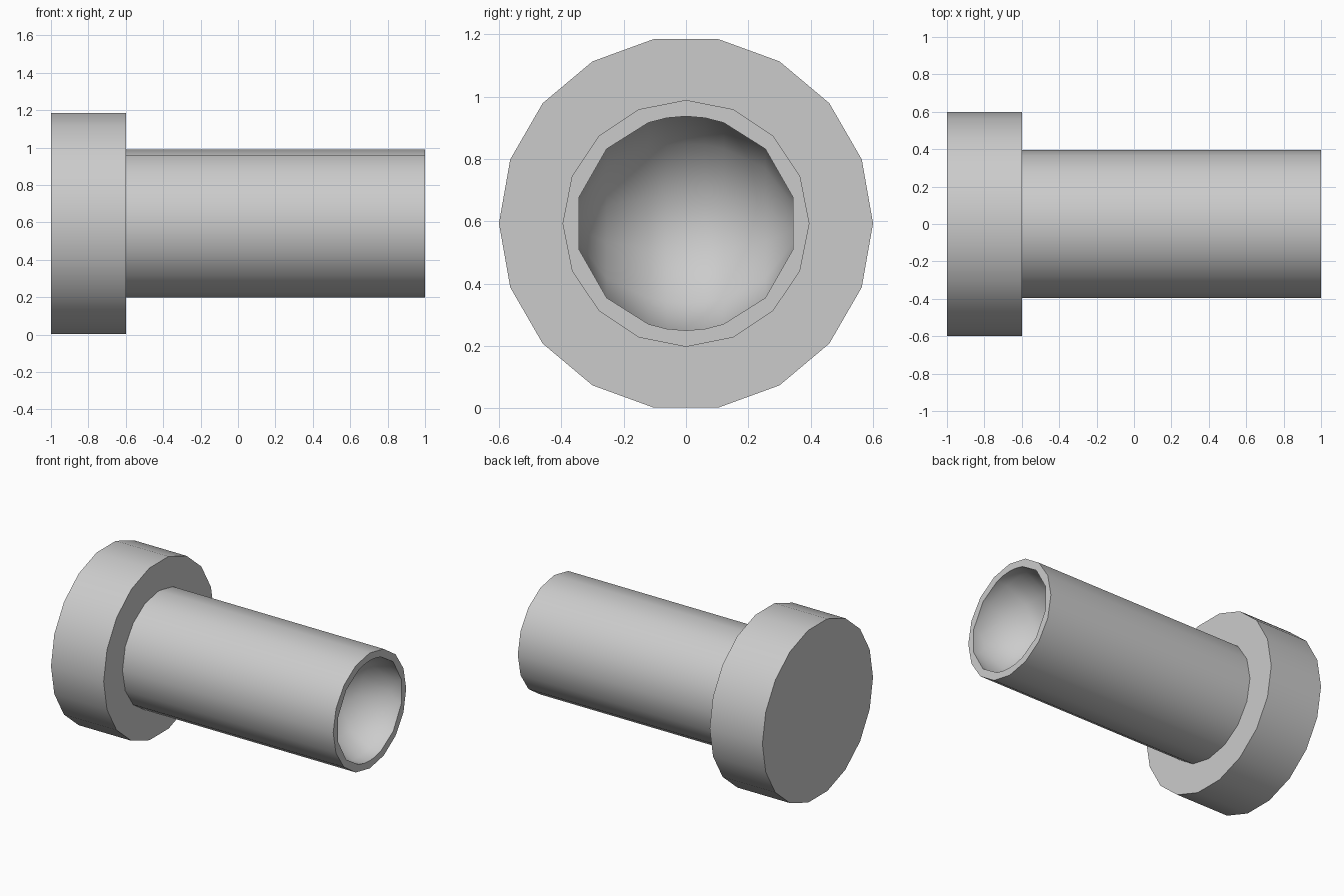
import bpy
import bmesh
from math import sin, cos, pi, radians

cube = bpy.data.objects.get("Cube")
if cube:
    bpy.data.objects.remove(cube, do_unlink=True)

CENTRE_Z = 0.593

grey = bpy.data.materials.new("light_grey")
grey.use_nodes = True
colour = (0.6, 0.6, 0.6, 1)
grey.diffuse_color = colour
grey.node_tree.nodes["Principled BSDF"].inputs["Base Color"].default_value = colour


def make_object(name, bm):
    bmesh.ops.recalc_face_normals(bm, faces=bm.faces)
    mesh = bpy.data.meshes.new(name)
    bm.to_mesh(mesh)
    bm.free()
    mesh.materials.append(grey)
    obj = bpy.data.objects.new(name, mesh)
    bpy.context.collection.objects.link(obj)
    return obj


def activate(obj):
    bpy.ops.object.select_all(action='DESELECT')
    obj.select_set(True)
    bpy.context.view_layer.objects.active = obj


def prism(name, sides, radius, x0, x1):
    """Solid cylinder along x with a corner on the y axis."""
    bm = bmesh.new()
    ring = [bm.verts.new((x0, radius * cos(2 * pi * i / sides),
                          CENTRE_Z + radius * sin(2 * pi * i / sides)))
            for i in range(sides)]
    cap = bm.faces.new(ring)
    grown = bmesh.ops.extrude_face_region(bm, geom=[cap], use_keep_orig=True)
    top = [v for v in grown["geom"] if isinstance(v, bmesh.types.BMVert)]
    bmesh.ops.translate(bm, verts=top, vec=(x1 - x0, 0, 0))
    return make_object(name, bm)


def ball(name, radius, x):
    """Faceted ball spun around the y axis, with small flat ends."""
    bm = bmesh.new()
    half = [14, 44, 70, 80]
    polar = half + [90] + [180 - a for a in reversed(half)]
    turns = [-76, -46, -14, 14, 46, 76, 104, 134, 166, 194, 226, 256]
    rings = [[bm.verts.new((x - radius * sin(radians(p)) * cos(radians(t)),
                            radius * cos(radians(p)),
                            CENTRE_Z + radius * sin(radians(p)) * sin(radians(t))))
              for t in turns] for p in polar]
    n = len(turns)
    for a, b in zip(rings, rings[1:]):
        for i in range(n):
            j = (i + 1) % n
            bm.faces.new((a[i], a[j], b[j], b[i]))
    bm.faces.new(rings[0])
    bm.faces.new(rings[-1])
    return make_object(name, bm)


# Wide end disc and long shaft
flange = prism("flange", 18, 0.6, -1.0, -0.6)
shaft = prism("shaft", 16, 0.396, -0.7, 1.0)

# Bowl-shaped hollow in the free end of the shaft
cutter = ball("hollow_cutter", 0.354, 1.0)
cutter.hide_render = True
cut = shaft.modifiers.new("hollow", 'BOOLEAN')
cut.operation = 'DIFFERENCE'
cut.solver = 'EXACT'
cut.object = cutter
activate(shaft)
bpy.ops.object.modifier_apply(modifier=cut.name)
bpy.data.objects.remove(cutter, do_unlink=True)

for part in (flange, shaft):
    activate(part)
    bpy.ops.object.shade_smooth_by_angle(angle=radians(40))
